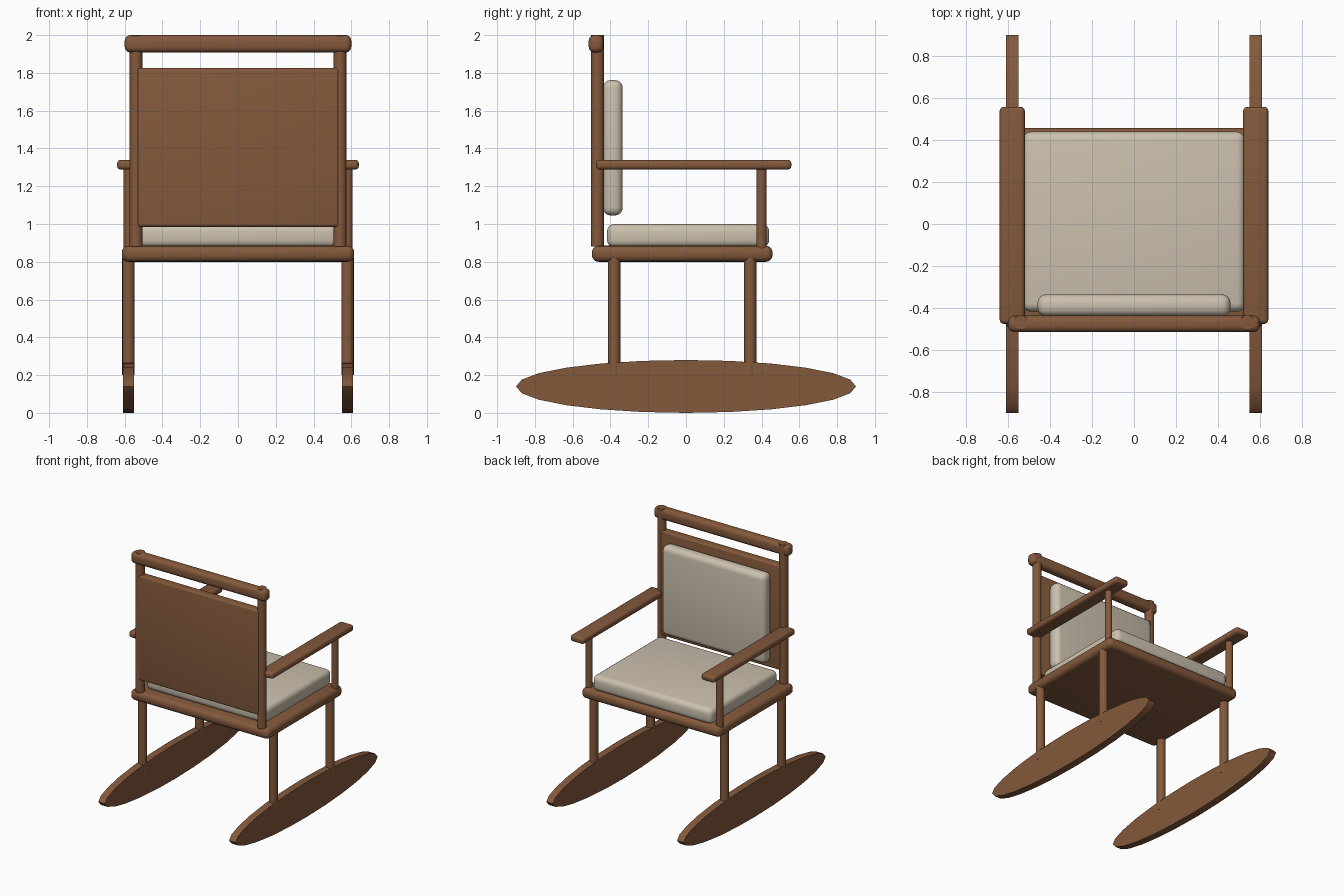
import bpy
from math import radians

if "Cube" in bpy.data.objects:
    bpy.data.objects.remove(bpy.data.objects["Cube"])


def material(name, color):
    m = bpy.data.materials.new(name)
    m.diffuse_color = (*color, 1)
    m.use_nodes = True
    m.node_tree.nodes["Principled BSDF"].inputs["Base Color"].default_value = m.diffuse_color
    return m


wood = material("wood", (0.23, 0.10, 0.045))
fabric = material("fabric", (0.60, 0.53, 0.42))


def finish(obj, name, mat):
    obj.name = name
    obj.data.materials.append(mat)
    bpy.ops.object.shade_smooth_by_angle(angle=radians(35))
    return obj


def box(name, x, y, z, bevel, mat):
    """Rounded box from (min, max) ranges on each axis."""
    centre = [(a + b) / 2 for a, b in (x, y, z)]
    bpy.ops.mesh.primitive_cube_add(size=1, location=centre)
    obj = bpy.context.object
    obj.scale = [b - a for a, b in (x, y, z)]
    bpy.ops.object.transform_apply(location=False, rotation=False, scale=True)
    mod = obj.modifiers.new("rounding", 'BEVEL')
    mod.width = bevel
    mod.segments = 4
    bpy.ops.object.modifier_apply(modifier=mod.name)
    return finish(obj, name, mat)


def post(name, x, y, z0, z1, radius):
    """Upright round post."""
    bpy.ops.mesh.primitive_cylinder_add(vertices=16, radius=radius, depth=z1 - z0,
                                        location=(x, y, (z0 + z1) / 2))
    return finish(bpy.context.object, name, wood)


def rocker(name, x):
    """Flat elliptical disc standing on edge."""
    bpy.ops.mesh.primitive_cylinder_add(vertices=24, radius=1, depth=0.058,
                                        location=(x, 0, 0.14), rotation=(0, radians(90), 0))
    obj = bpy.context.object
    obj.scale = (0.14, 0.9, 1)
    bpy.ops.object.transform_apply(location=False, rotation=True, scale=True)
    return finish(obj, name, wood)


# Seat and cushions
box("seat", (-0.615, 0.615), (-0.498, 0.458), (0.80, 0.885), 0.035, wood)
box("seat_cushion", (-0.53, 0.53), (-0.418, 0.44), (0.875, 1.0), 0.04, fabric)
box("back_cushion", (-0.46, 0.46), (-0.44, -0.335), (1.045, 1.762), 0.042, fabric)

# Back rest
box("back_panel", (-0.535, 0.535), (-0.504, -0.436), (0.985, 1.825), 0.015, wood)
box("top_rail", (-0.60, 0.60), (-0.515, -0.436), (1.908, 2.0), 0.03, wood)

# Paired parts on both sides
for side, s in (("left", -1), ("right", 1)):
    rocker(f"{side}_rocker", s * 0.58)
    post(f"{side}_rear_leg", s * 0.58, -0.38, 0.20, 0.82, 0.033)
    post(f"{side}_front_leg", s * 0.58, 0.34, 0.20, 0.82, 0.033)
    post(f"{side}_back_post", s * 0.54, -0.468, 0.88, 2.0, 0.034)
    post(f"{side}_arm_post", s * 0.58, 0.40, 0.87, 1.31, 0.027)
    x = sorted((s * 0.52, s * 0.64))
    box(f"{side}_armrest", x, (-0.476, 0.558), (1.288, 1.34), 0.02, wood)
